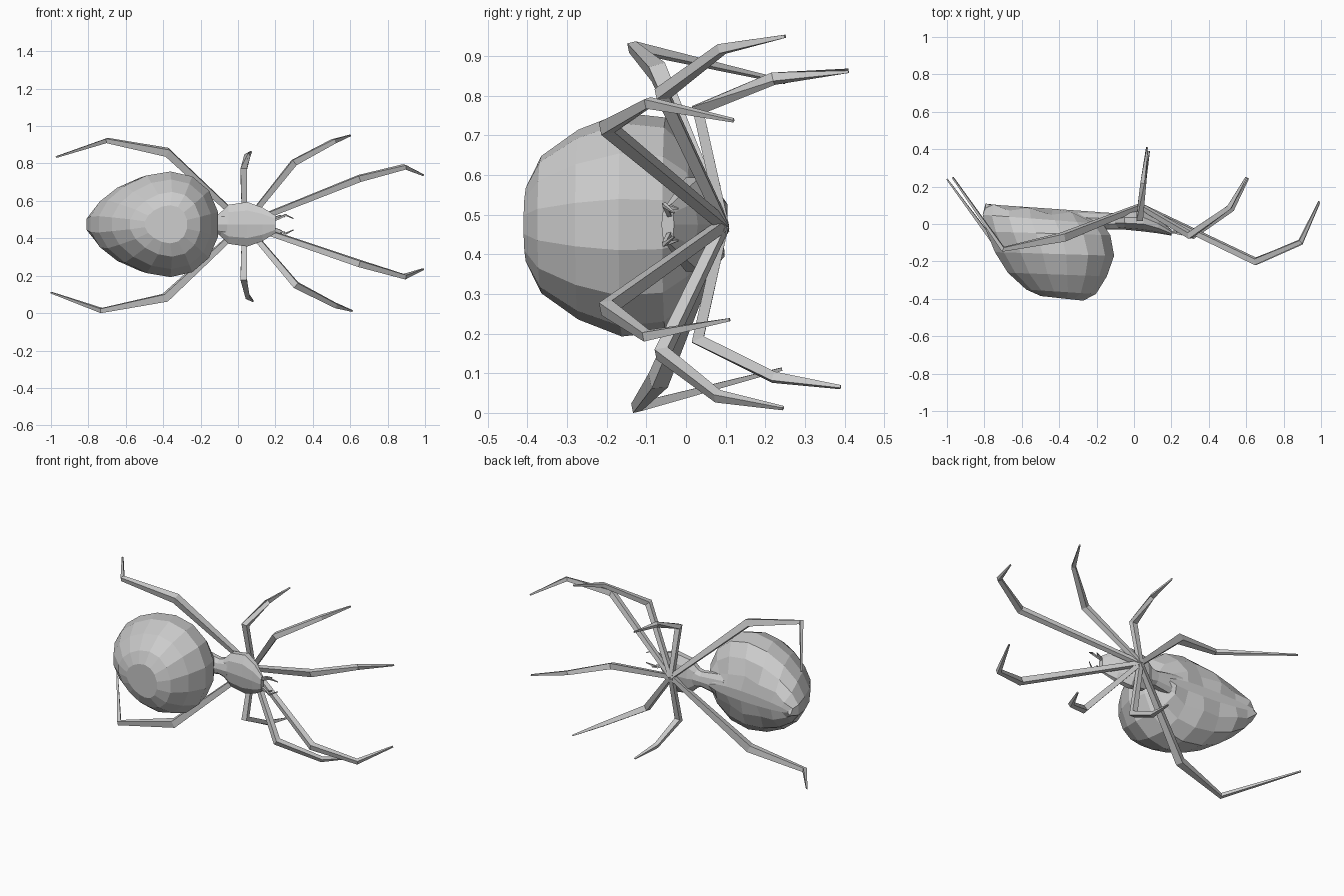
import bpy
import bmesh
import math
from mathutils import Vector

cube = bpy.data.objects.get("Cube")
if cube:
    bpy.data.objects.remove(cube, do_unlink=True)

grey = bpy.data.materials.new("plain_grey")
grey.use_nodes = True
tone = (0.6, 0.6, 0.6, 1)
grey.diffuse_color = tone
grey.node_tree.nodes["Principled BSDF"].inputs["Base Color"].default_value = tone

MID = 0.475  # height of the body's plane of symmetry


def loft(name, rings):
    """Join rings of equal point count into one closed, flat-shaded skin."""
    bm = bmesh.new()
    loops = [[bm.verts.new(p) for p in ring] for ring in rings]
    n = len(loops[0])
    for a, b in zip(loops, loops[1:]):
        for i in range(n):
            j = (i + 1) % n
            bm.faces.new((a[i], a[j], b[j], b[i]))
    bm.faces.new(loops[0][::-1])
    bm.faces.new(loops[-1])
    bmesh.ops.recalc_face_normals(bm, faces=bm.faces[:])
    mesh = bpy.data.meshes.new(name)
    bm.to_mesh(mesh)
    bm.free()
    mesh.materials.append(grey)
    obj = bpy.data.objects.new(name, mesh)
    bpy.context.collection.objects.link(obj)
    return obj


def egg_ring(y_tail, y_front, x_tail, x_front, half_width, groove=0, sides=16):
    """Tilted egg outline, narrow at the tail; groove sinks every other point."""
    ring = []
    for i in range(sides):
        a = math.tau * (i + 0.5) / sides
        u = math.cos(a)
        t = (u + 1) / 2
        ring.append((x_tail + (x_front - x_tail) * t,
                     y_tail + (y_front - y_tail) * t - groove * (i % 2),
                     MID + half_width * math.sin(a) * (1 + 0.2 * u)))
    return ring


def cross_ring(x, y_low, y_high, half_width, sides=10):
    """Body cross-section at x, with corners on the symmetry plane."""
    return [(x, (y_low + y_high) / 2 - (y_high - y_low) / 2 * math.cos(a),
             MID + half_width * math.sin(a))
            for a in (math.tau * i / sides for i in range(sides))]


def limb(name, points, radii):
    """Four-sided tapering limb that bends at its joints."""
    pts = [Vector(p) for p in points]
    rings = []
    for i, (p, r) in enumerate(zip(pts, radii)):
        before = (p - pts[i - 1]).normalized() if i else Vector()
        after = (pts[i + 1] - p).normalized() if i + 1 < len(pts) else Vector()
        along = (before + after).normalized()
        side = along.cross(Vector((0, 1, 0.2))).normalized()
        up = side.cross(along)
        rings.append([p + r * (side * sx + up * sy)
                      for sx, sy in ((1, 1), (-1, 1), (-1, -1), (1, -1))])
    return loft(name, rings)


# Abdomen, from its domed crown to the ridged underside
loft("abdomen", [egg_ring(*r) for r in (
    (-0.385, -0.41, -0.5, -0.27, 0.10),
    (-0.35, -0.375, -0.58, -0.2, 0.17),
    (-0.26, -0.28, -0.68, -0.14, 0.235),
    (-0.15, -0.17, -0.75, -0.10, 0.277),
    (-0.04, -0.06, -0.795, -0.12, 0.265),
    (0.05, 0.0, -0.815, -0.16, 0.20),
    (0.11, 0.05, -0.80, -0.2, 0.11, 0.025),
    (0.105, 0.065, -0.78, -0.2, 0.03))])

# Waist and head section
loft("waist", [cross_ring(*r) for r in (
    (-0.3, -0.03, 0.07, 0.08),
    (-0.13, -0.03, 0.06, 0.05),
    (-0.06, -0.03, 0.06, 0.07))])
loft("head", [cross_ring(*r) for r in (
    (-0.11, -0.02, 0.05, 0.05),
    (-0.05, -0.03, 0.07, 0.11),
    (0.05, -0.04, 0.075, 0.125),
    (0.13, -0.05, 0.03, 0.095),
    (0.20, -0.062, -0.03, 0.05))])

# Legs: knee, ankle and tip on each side; all start under the head
legs = {
    "front": (((0.65, -0.2, 0.72), (0.89, -0.095, 0.782), (0.99, 0.12, 0.738)),
              ((0.65, -0.2, 0.265), (0.89, -0.1, 0.195), (0.99, 0.11, 0.235))),
    "second": (((0.3, -0.06, 0.805), (0.51, 0.09, 0.918), (0.6, 0.25, 0.95)),
               ((0.31, -0.06, 0.15), (0.52, 0.08, 0.042), (0.61, 0.245, 0.012))),
    "third": (((0.03, 0.03, 0.765), (0.05, 0.22, 0.843), (0.07, 0.41, 0.863)),
              ((0.03, 0.03, 0.185), (0.05, 0.22, 0.09), (0.08, 0.39, 0.065))),
    "rear": (((-0.38, -0.07, 0.86), (-0.70, -0.135, 0.923), (-0.97, 0.25, 0.835)),
             ((-0.39, -0.07, 0.082), (-0.73, -0.125, 0.014), (-1.0, 0.24, 0.11))),
}
for place, sides in legs.items():
    thick = 1.25 if place == "rear" else 1
    for side, joints in zip(("upper", "lower"), sides):
        limb(f"{place}_leg_{side}", [(0.035, 0.095, MID), *joints],
             (0.013, 0.017 * thick, 0.012, 0.004))

# Feelers at the mouth
for side, s in (("upper", 1), ("lower", -1)):
    limb(f"feeler_{side}",
         [(0.18, -0.04, MID + s * 0.02), (0.215, -0.045, MID + s * 0.03),
          (0.255, -0.055, MID + s * 0.05), (0.297, -0.03, MID + s * 0.03)],
         (0.006, 0.005, 0.005, 0.002))
    limb(f"fang_{side}",
         [(0.19, -0.045, MID + s * 0.03), (0.225, -0.04, MID + s * 0.045),
          (0.25, -0.02, MID + s * 0.04)],
         (0.006, 0.005, 0.002))
